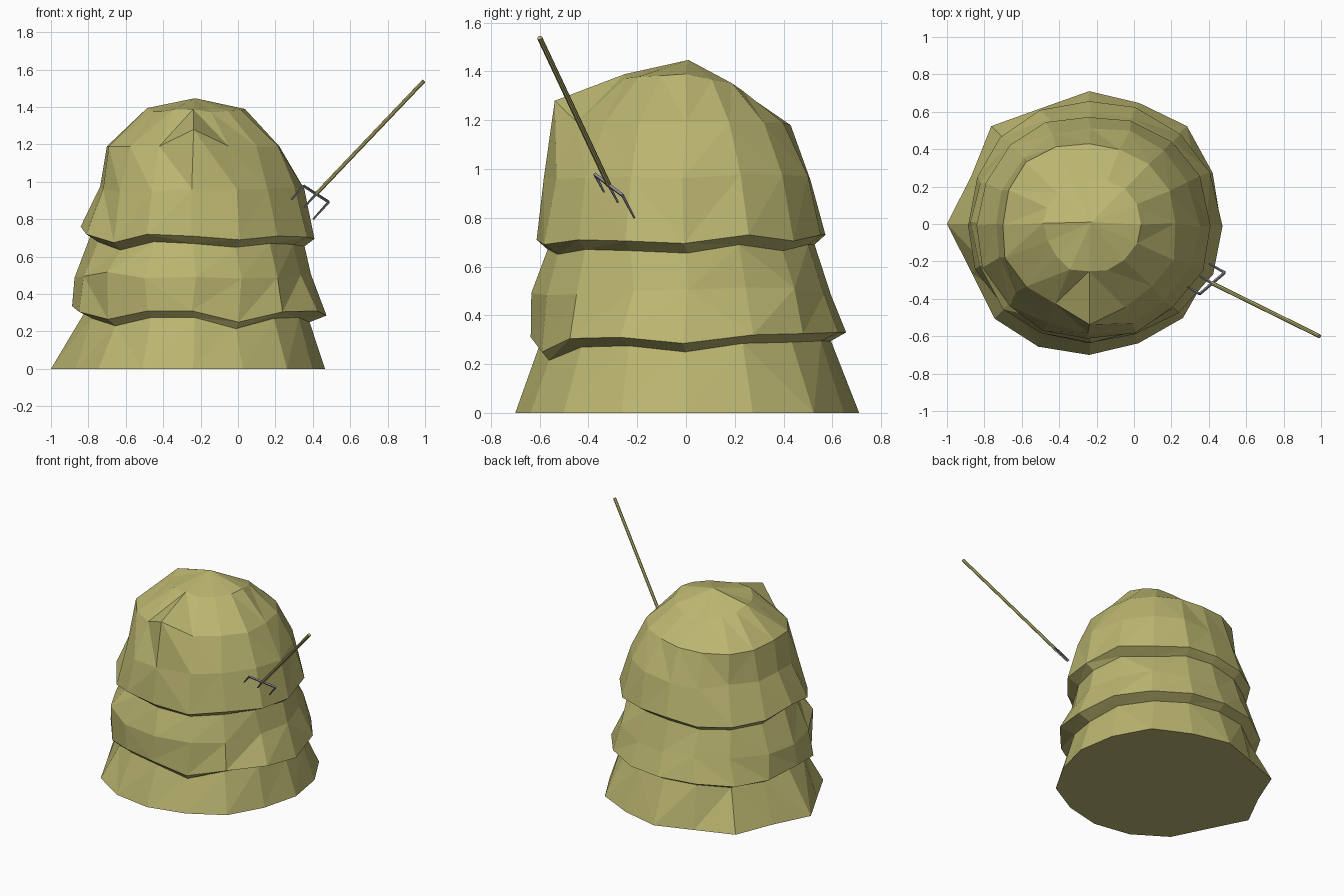
import bpy, bmesh, math, random
from mathutils import Vector

if "Cube" in bpy.data.objects:
    bpy.data.objects.remove(bpy.data.objects["Cube"])

random.seed(7)
SIDES = 16
CX = -0.24


def material(name, rgb):
    m = bpy.data.materials.new(name)
    m.diffuse_color = (*rgb, 1)
    m.use_nodes = True
    m.node_tree.nodes["Principled BSDF"].inputs["Base Color"].default_value = m.diffuse_color
    return m


straw = material("dry straw", (0.50, 0.468, 0.163))
steel = material("dull steel", (0.26, 0.26, 0.32))


def around(values, a):
    """Smoothly blend evenly spaced values around the circle at angle a."""
    n = len(values)
    t = (a / math.tau * n + 1e-6) % n
    i = int(t)
    f = t - i
    f = f * f * (3 - 2 * f)
    return values[i] * (1 - f) + values[(i + 1) % n] * f


def finish(bm, name, mat):
    bmesh.ops.recalc_face_normals(bm, faces=bm.faces)
    me = bpy.data.meshes.new(name)
    bm.to_mesh(me)
    bm.free()
    me.materials.append(mat)
    ob = bpy.data.objects.new(name, me)
    bpy.context.collection.objects.link(ob)
    return ob


def shift(values, d):
    return [v + d for v in values]


# Values run around the stack counter-clockwise, starting at +x
foot = [.705, .715, .74, .70, .71, .67, .74, .68,
        .76, .68, .715, .71, .70, .69, .71, .69]
low = [.285, .32, .325, .33, .33, .33, .31, .31,
       .335, .305, .265, .31, .31, .25, .305, .31]
high = [.695, .73, .705, .73, .73, .71, .71, .72,
        .76, .72, .675, .72, .71, .69, .71, .705]
brow = [.46, .46, .45, .43, .43, .45, .47, .46,
        .46, .48, .48, .47, .545, .48, .48, .49]
brow_z = [1.19] * 4 + [1.18] * 4 + [1.19] * 4 + [1.28] + [1.19] * 3

# Rings: heights, radii, then jitter
rings = [
    ([0], foot, 0),
    (shift(low, -.035), (.62, .60, .58, .60), .006),
    (low, (.72, .665, .65, .635), .010),
    ([.50], (.63, .61, .63, .64), .018),
    (shift(high, -.04), (.59, .53, .55, .56), .008),
    (high, (.655, .58, .605, .62), .010),
    ([.96], (.60, .52, .50, .575), .018),
    (brow_z, brow, .008),
    ([1.38, 1.31, 1.385, 1.38], (.27, .25, .24, .26), .010),
]

# Haystack: jittered rings stacked into three slumped layers
bm = bmesh.new()
loops = []
for zs, radii, jit in rings:
    loop = []
    for k in range(SIDES):
        a = math.tau * k / SIDES
        r = around(radii, a) + random.uniform(-jit, jit)
        z = around(zs, a) + (random.uniform(-jit, jit) if len(zs) < 8 else 0)
        a += random.uniform(-1, 1) * jit * 2
        loop.append(bm.verts.new((CX + r * math.cos(a), r * math.sin(a), z)))
    loops.append(loop)
for lo, hi in zip(loops, loops[1:]):
    for k in range(SIDES):
        n = (k + 1) % SIDES
        a, b, c, d = lo[k], lo[n], hi[n], hi[k]
        if random.random() < 0.5:
            bm.faces.new((a, b, c))
            bm.faces.new((a, c, d))
        else:
            bm.faces.new((a, b, d))
            bm.faces.new((b, c, d))
peak = bm.verts.new((-0.23, 0.01, 1.447))
for k in range(SIDES):
    bm.faces.new((loops[-1][k], loops[-1][(k + 1) % SIDES], peak))
bm.faces.new(loops[0])
finish(bm, "haystack", straw)


def add_rod(bm, p, q, r1, r2, sides):
    """Add a straight tapered bar from p to q."""
    d = q - p
    ret = bmesh.ops.create_cone(bm, cap_ends=True, segments=sides,
                                radius1=r1, radius2=r2, depth=d.length)
    rot = d.to_track_quat('Z', 'Y')
    for v in ret["verts"]:
        v.co = rot @ v.co + (p + q) / 2


# Pitchfork handle
neck = Vector((.418, -.317, .935))
bm = bmesh.new()
add_rod(bm, neck, Vector((.992, -.60, 1.538)), .011, .011, 8)
finish(bm, "fork_handle", straw)

# Pitchfork head: crossbar and three tines
bm = bmesh.new()
half = Vector((.067, .057, -.043))
tine = Vector((-.083, .048, -.092))
add_rod(bm, neck - half, neck + half, .008, .008, 4)
for s in (-1, 0, 1):
    root = neck + half * s
    add_rod(bm, root, root + tine * (1 - .22 * (s < 1)), .008, .005, 4)
finish(bm, "fork_head", steel)
